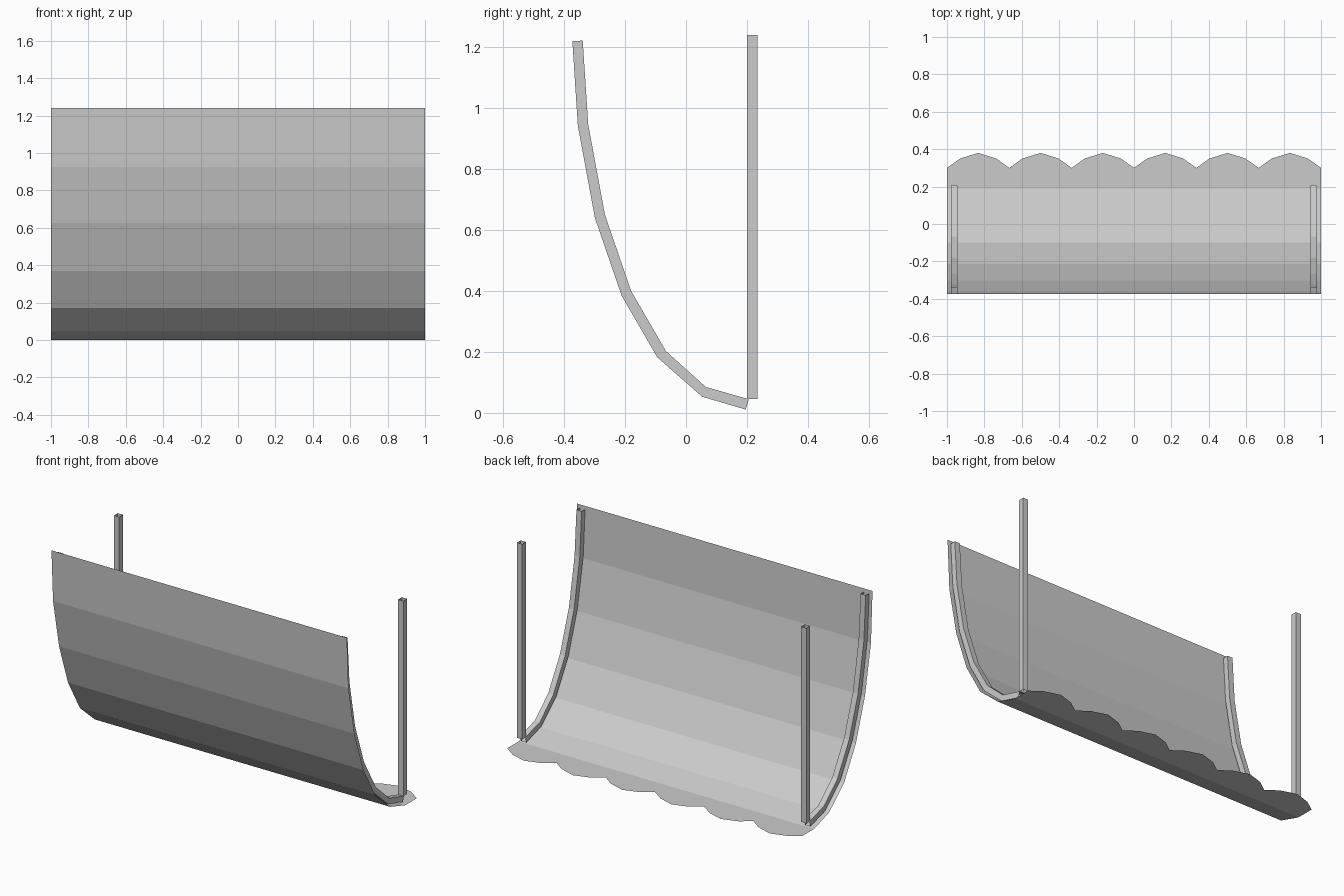
import bpy, bmesh

if "Cube" in bpy.data.objects:
    bpy.data.objects.remove(bpy.data.objects["Cube"])


def make_object(name, bm):
    bmesh.ops.recalc_face_normals(bm, faces=bm.faces)
    mesh = bpy.data.meshes.new(name)
    bm.to_mesh(mesh)
    bm.free()
    obj = bpy.data.objects.new(name, mesh)
    bpy.context.collection.objects.link(obj)


def open_tube(name, outer, inner, x0, x1):
    """Square tube with open ends, swept along paired (y, z) edge lines."""
    bm = bmesh.new()
    rings = []
    for (ya, za), (yb, zb) in zip(outer, inner):
        corners = [(x0, ya, za), (x1, ya, za), (x1, yb, zb), (x0, yb, zb)]
        rings.append([bm.verts.new(c) for c in corners])
    for a, b in zip(rings, rings[1:]):
        for i in range(4):
            j = (i + 1) % 4
            bm.faces.new((a[i], a[j], b[j], b[i]))
    make_object(name, bm)


# Canopy: thin faceted sheet ending in a flat scalloped flap
profile = [(-0.375, 1.24), (-0.36, 0.925), (-0.302, 0.625), (-0.215, 0.37),
           (-0.10, 0.17), (0.045, 0.045), (0.19, 0.0)]
bm = bmesh.new()
rows = [[bm.verts.new((x, y, z)) for x in (-1, 1)] for y, z in profile]
for a, b in zip(rows, rows[1:]):
    bm.faces.new((a[0], b[0], b[1], a[1]))
scallop = [(0, 0.30), (0.07, 0.35), (0.167, 0.38), (0.263, 0.35)]
edge = [(-1 + k / 3 + dx, y) for k in range(6) for dx, y in scallop] + [(1, 0.30)]
rim = [bm.verts.new((x, y, 0)) for x, y in edge]
bm.faces.new([rows[-1][1], rows[-1][0]] + rim)
make_object("canopy_sheet", bm)

# Curved ribs and upright posts at both ends
rib_outer = [(-0.373, 1.22), (-0.355, 0.942), (-0.299, 0.640), (-0.211, 0.384),
             (-0.094, 0.182), (0.053, 0.053), (0.196, 0.011)]
rib_inner = [(-0.339, 1.222), (-0.321, 0.947), (-0.266, 0.650), (-0.180, 0.400),
             (-0.066, 0.203), (0.065, 0.085), (0.206, 0.045)]
for side, x0, x1 in (("left", -0.979, -0.944), ("right", 0.944, 0.979)):
    open_tube(side + "_rib", rib_outer, rib_inner, x0, x1)
    open_tube(side + "_post", [(0.20, 0.045), (0.20, 1.24)],
              [(0.235, 0.045), (0.235, 1.24)], x0, x1)
